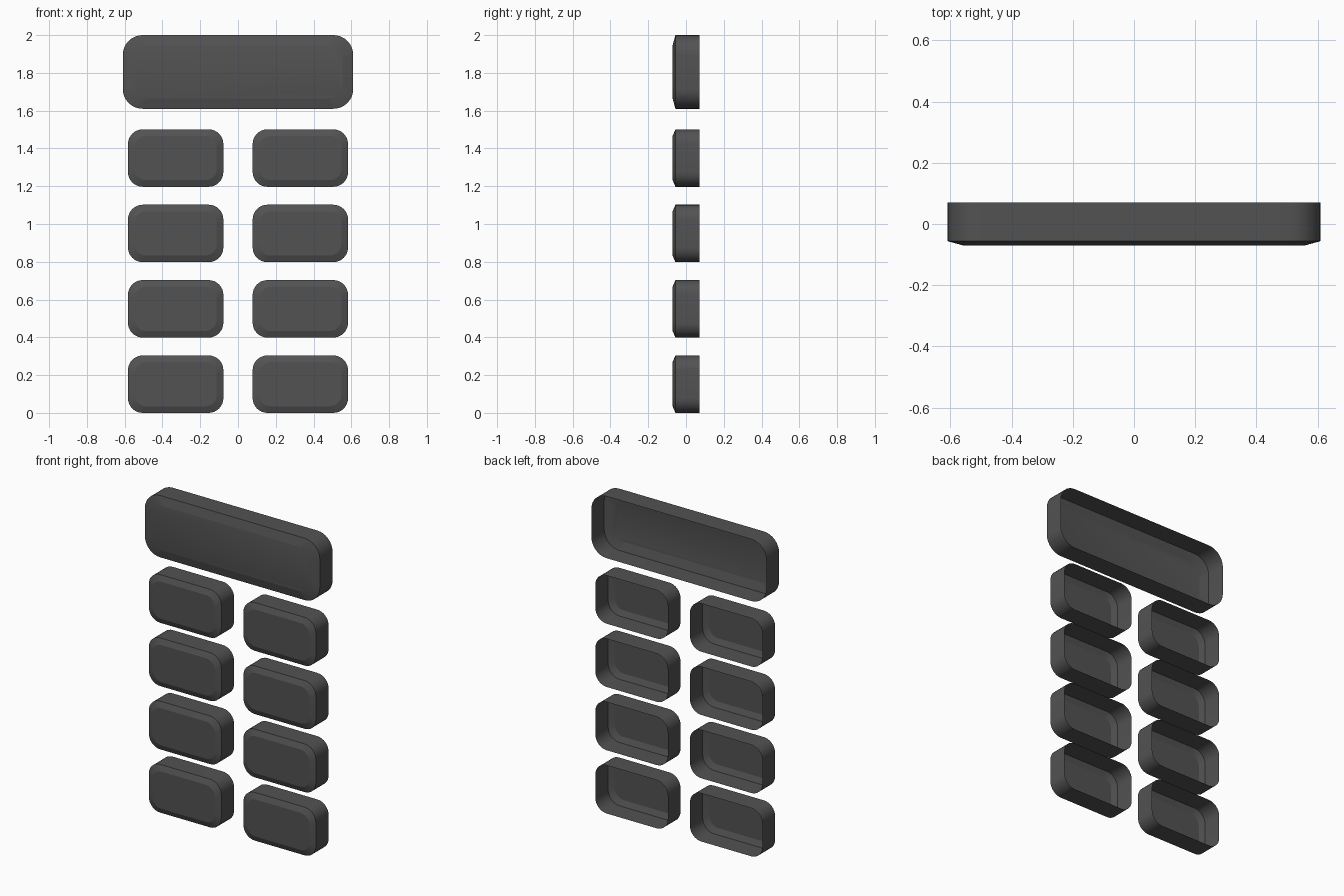
import bpy, bmesh, math

if "Cube" in bpy.data.objects:
    bpy.data.objects.remove(bpy.data.objects["Cube"])

HALF = 0.071      # half depth
RIM_Y = -0.056    # where the front chamfer starts
mat = bpy.data.materials.new("dark_grey")
mat.diffuse_color = (0.085, 0.085, 0.085, 1)
mat.use_nodes = True
mat.node_tree.nodes["Principled BSDF"].inputs["Base Color"].default_value = mat.diffuse_color


def outline(w, h, r, n=8):
    """Rounded rectangle centred on the origin."""
    pts = []
    for i, (sx, sz) in enumerate([(1, 1), (-1, 1), (-1, -1), (1, -1)]):
        for k in range(n + 1):
            a = math.pi / 2 * (i + k / n)
            pts.append((sx * (w / 2 - r) + r * math.cos(a),
                        sz * (h / 2 - r) + r * math.sin(a)))
    return pts


def shell(name, cx, cz, w, h, r, inset):
    """Open-backed rounded key with a shallow chamfer round its front face."""
    bm = bmesh.new()
    rings = []
    for y, d in [(HALF, 0), (RIM_Y, 0), (-HALF, inset)]:
        rings.append([bm.verts.new((cx + x, y, cz + z))
                      for x, z in outline(w - 2 * d, h - 2 * d, r - d * 0.5)])
    for a, b in zip(rings, rings[1:]):
        for i in range(len(a)):
            j = (i + 1) % len(a)
            bm.faces.new((a[i], a[j], b[j], b[i]))
    bm.faces.new(rings[-1])
    bmesh.ops.recalc_face_normals(bm, faces=bm.faces)
    # the front cap must face -y
    bm.faces.ensure_lookup_table()
    bm.normal_update()
    if bm.faces[-1].normal.y > 0:
        bmesh.ops.reverse_faces(bm, faces=bm.faces)
    me = bpy.data.meshes.new(name)
    bm.to_mesh(me)
    bm.free()
    me.materials.append(mat)
    ob = bpy.data.objects.new(name, me)
    bpy.context.collection.objects.link(ob)
    bpy.context.view_layer.objects.active = ob
    bpy.ops.object.select_all(action='DESELECT')
    ob.select_set(True)
    bpy.ops.object.shade_smooth_by_angle(angle=math.radians(14))


# wide panel on top
shell("top_panel", 0, 1.805, 1.22, 0.39, 0.105, 0.055)

# two columns of four buttons
for row in range(4):
    for side, label in [(-1, "left"), (1, "right")]:
        shell(f"button_{label}_{row + 1}", side * 0.33, 0.152 + row * 0.399,
              0.505, 0.304, 0.078, 0.035)
